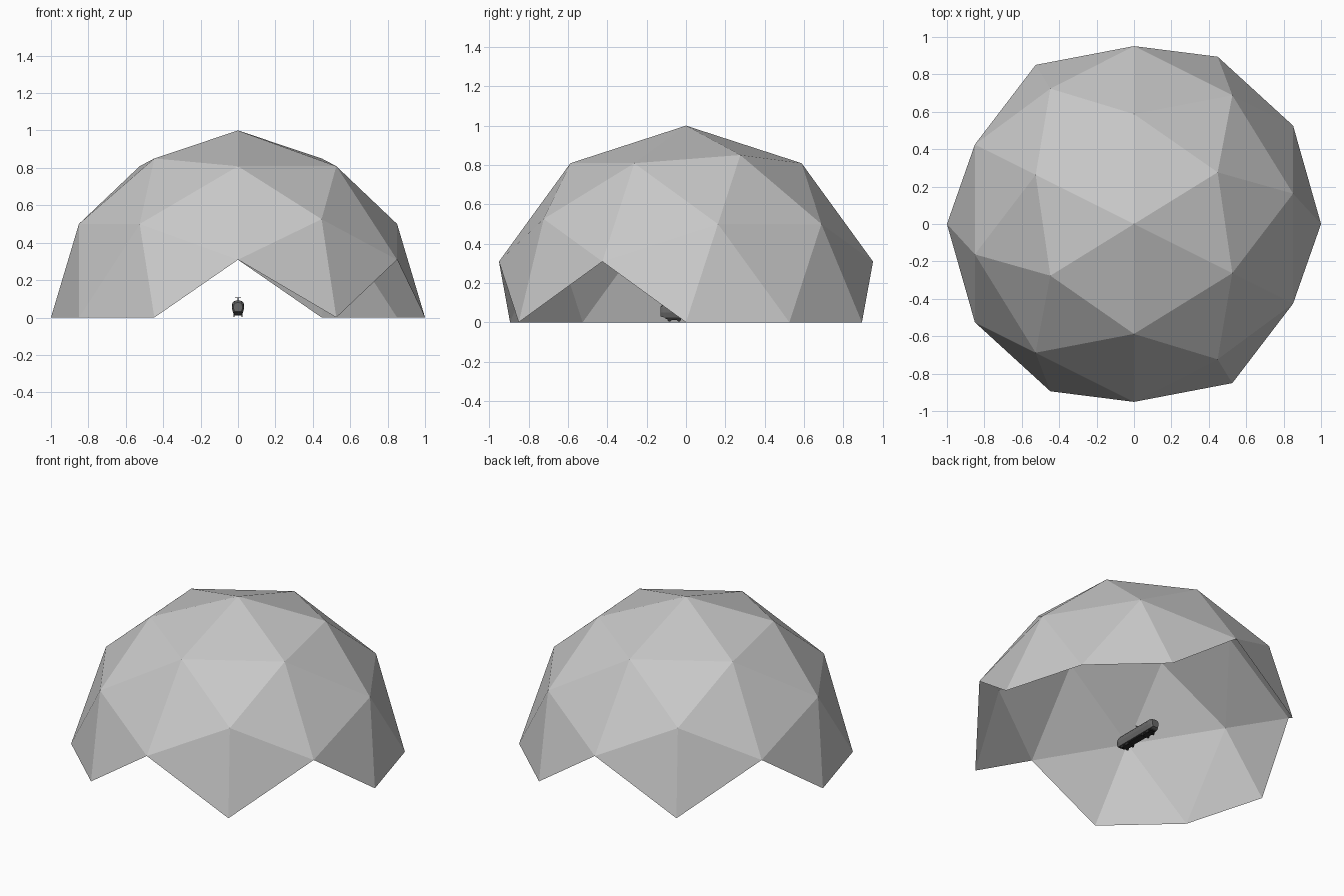
import bpy, bmesh, math
from mathutils import Vector, Matrix

if "Cube" in bpy.data.objects:
    bpy.data.objects.remove(bpy.data.objects["Cube"])


def material(name, value):
    m = bpy.data.materials.new(name)
    m.diffuse_color = (value, value, value, 1)
    m.use_nodes = True
    m.node_tree.nodes["Principled BSDF"].inputs["Base Color"].default_value = m.diffuse_color
    return m


LIGHT = material("light grey", 0.58)
GREY = material("mid grey", 0.14)
BLACK = material("near black", 0.025)


def finish(bm, name, mat):
    me = bpy.data.meshes.new(name)
    bm.to_mesh(me)
    bm.free()
    me.materials.append(mat)
    ob = bpy.data.objects.new(name, me)
    bpy.context.collection.objects.link(ob)
    return ob


def boxes(name, items, mat):
    bm = bmesh.new()
    for centre, size in items:
        bmesh.ops.create_cube(bm, size=1, matrix=Matrix.Translation(centre) @ Matrix.Diagonal((*size, 1)))
    return finish(bm, name, mat)


# Dome: two-frequency geodesic sphere, only whole triangles above the ground kept
phi = (1 + math.sqrt(5)) / 2
ico = []
for s in (1, -1):
    for t in (1, -1):
        ico += [Vector((s, 0, t * phi)), Vector((t * phi, s, 0)), Vector((0, t * phi, s))]
turn = Matrix.Rotation(math.atan(1 / phi), 3, 'Z')
points = [turn @ v.normalized() for v in ico]
for i, a in enumerate(ico):
    for b in ico[i + 1:]:
        if (a - b).length < 2.1:
            points.append(turn @ (a + b).normalized())
bm = bmesh.new()
for p in points:
    bm.verts.new(p)
bmesh.ops.convex_hull(bm, input=list(bm.verts))
low = [f for f in bm.faces if min(v.co.z for v in f.verts) < -0.01]
bmesh.ops.delete(bm, geom=low, context='FACES')
loose = [v for v in bm.verts if not v.link_faces]
bmesh.ops.delete(bm, geom=loose, context='VERTS')
finish(bm, "dome", LIGHT)

# Small tram inside: rounded section lofted along y, tapered at both ends
MID = 0.035
half = [(0.0, 0.024), (0.026, 0.024), (0.033, 0.05), (0.031, 0.075), (0.022, 0.088), (0.0, 0.092)]
section = half + [(-x, z) for x, z in reversed(half[1:-1])]
stations = [(-0.165, 0.72), (-0.155, 0.9), (-0.135, 1), (0.135, 1), (0.155, 0.9), (0.165, 0.72)]
bm = bmesh.new()
rings = [[bm.verts.new((x * s, MID + y, 0.05 + (z - 0.05) * s)) for x, z in section] for y, s in stations]
for r, q in zip(rings, rings[1:]):
    for i in range(len(r)):
        j = (i + 1) % len(r)
        bm.faces.new((r[i], r[j], q[j], q[i]))
bm.faces.new(rings[0])
bm.faces.new(rings[-1])
bmesh.ops.recalc_face_normals(bm, faces=bm.faces)
finish(bm, "tram_body", GREY)

# Underframe and two bogies
boxes("tram_underframe", [((0, MID, 0.021), (0.044, 0.28, 0.008))]
      + [((0, MID + s * 0.095, 0.016), (0.04, 0.07, 0.01)) for s in (-1, 1)], BLACK)

# Wheels
bm = bmesh.new()
for bogie in (-0.095, 0.095):
    for axle in (-0.024, 0.024):
        for side in (-0.021, 0.021):
            bmesh.ops.create_cone(bm, cap_ends=True, segments=12, radius1=0.01, radius2=0.01, depth=0.006,
                                  matrix=Matrix.Translation((side, MID + bogie + axle, 0.014))
                                  @ Matrix.Rotation(math.pi / 2, 4, 'Y'))
finish(bm, "tram_wheels", BLACK)

# Roof current collector: mast and cross bar
boxes("tram_collector", [((0, MID, 0.098), (0.004, 0.004, 0.018)),
                         ((0, MID, 0.106), (0.034, 0.005, 0.003))], BLACK)
